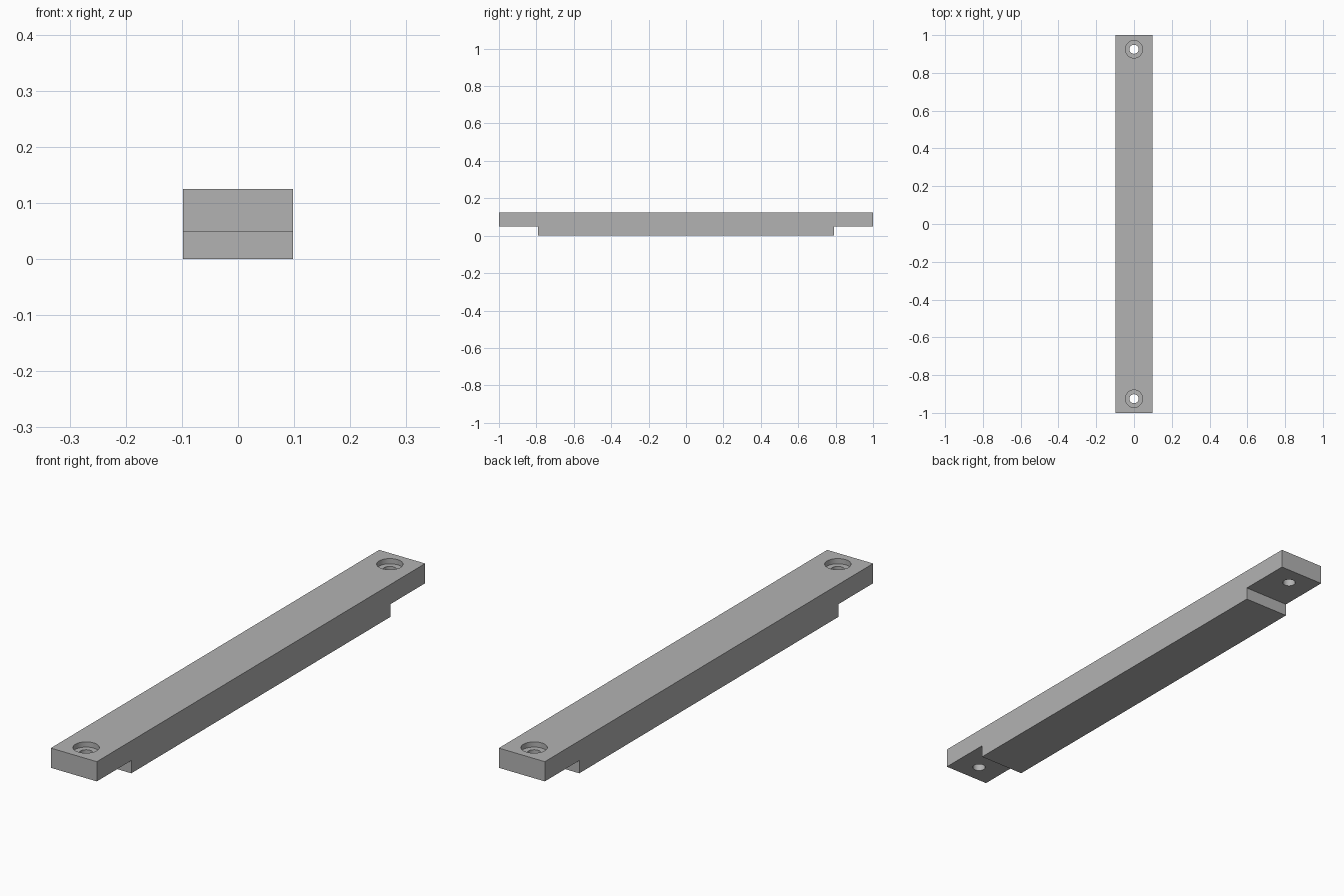
import bpy
import bmesh
from math import radians

if "Cube" in bpy.data.objects:
    bpy.data.objects.remove(bpy.data.objects["Cube"], do_unlink=True)

HALF_W, HEIGHT = 0.098, 0.125
STEP_Y, STEP_Z = 0.79, 0.049
HOLE_Y, HOLE_R = 0.925, 0.024
BORE_R, BORE_DEPTH = 0.046, 0.02

grey = bpy.data.materials.new("plain grey")
grey.use_nodes = True
colour = (0.45, 0.45, 0.45, 1)
grey.diffuse_color = colour
grey.node_tree.nodes["Principled BSDF"].inputs["Base Color"].default_value = colour


def add_object(name, bm):
    mesh = bpy.data.meshes.new(name)
    bmesh.ops.recalc_face_normals(bm, faces=bm.faces)
    bm.to_mesh(mesh)
    bm.free()
    mesh.materials.append(grey)
    obj = bpy.data.objects.new(name, mesh)
    bpy.context.collection.objects.link(obj)
    return obj


# Bar: stepped side profile extruded across the width
half = [(STEP_Y, 0), (STEP_Y, STEP_Z), (1, STEP_Z), (1, HEIGHT)]
profile = half + [(-y, z) for y, z in reversed(half)]
bm = bmesh.new()
face = bm.faces.new([bm.verts.new((-HALF_W, y, z)) for y, z in profile])
side = bmesh.ops.extrude_face_region(bm, geom=[face])
verts = [v for v in side["geom"] if isinstance(v, bmesh.types.BMVert)]
bmesh.ops.translate(bm, verts=verts, vec=(2 * HALF_W, 0, 0))
bar = add_object("mounting_bar", bm)


# Counterbored screw holes: one revolved cutter at each end
def hole_cutter(name, y):
    floor = HEIGHT - BORE_DEPTH
    outline = [(0, -0.1), (HOLE_R, -0.1), (HOLE_R, floor),
               (BORE_R, floor), (BORE_R, 0.2), (0, 0.2)]
    bm = bmesh.new()
    pts = [bm.verts.new((r, y, z)) for r, z in outline]
    edges = [bm.edges.new(pair) for pair in zip(pts, pts[1:])]
    bmesh.ops.spin(bm, geom=pts + edges, cent=(0, y, 0), axis=(0, 0, 1),
                   angle=radians(360), steps=48)
    bmesh.ops.remove_doubles(bm, verts=bm.verts, dist=0.0001)
    cutter = add_object(name, bm)
    cutter.hide_render = True
    cutter.hide_set(True)
    return cutter


for label, sign in (("front", -1), ("back", 1)):
    cut = bar.modifiers.new(label + " hole", "BOOLEAN")
    cut.operation = "DIFFERENCE"
    cut.solver = "EXACT"
    cut.object = hole_cutter(label + "_hole_cutter", sign * HOLE_Y)

# Apply the cuts, then smooth only the round walls
bpy.context.view_layer.objects.active = bar
bar.select_set(True)
for modifier in list(bar.modifiers):
    cutter = modifier.object
    bpy.ops.object.modifier_apply(modifier=modifier.name)
    bpy.data.objects.remove(cutter, do_unlink=True)
bpy.ops.object.shade_smooth_by_angle(angle=radians(30))
